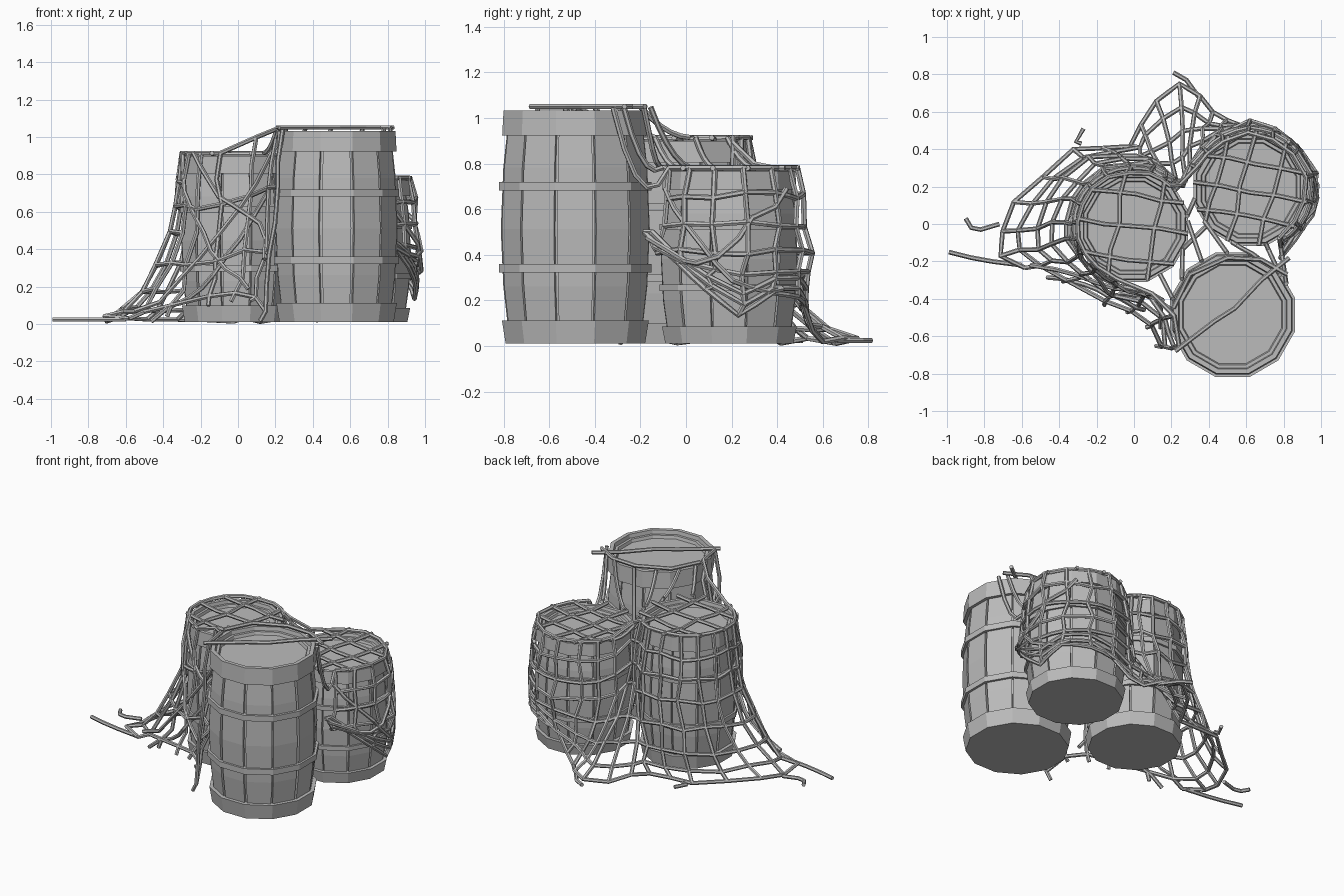
import bpy, bmesh, random
from math import sin, cos, radians, pi, sqrt, floor
from mathutils import Vector

random.seed(4)
cube = bpy.data.objects.get("Cube")
if cube:
    bpy.data.objects.remove(cube)

SIDES = 12
TURN = pi / SIDES
BASE = 0.012


def make_material(name, value):
    mat = bpy.data.materials.new(name)
    color = (value, value, value, 1)
    mat.use_nodes = True
    mat.diffuse_color = color
    mat.node_tree.nodes["Principled BSDF"].inputs["Base Color"].default_value = color
    return mat


grey = make_material("plain grey", 0.5)


def finish(bm, name):
    bmesh.ops.recalc_face_normals(bm, faces=bm.faces)
    mesh = bpy.data.meshes.new(name)
    bm.to_mesh(mesh)
    bm.free()
    mesh.materials.append(grey)
    bpy.context.collection.objects.link(bpy.data.objects.new(name, mesh))


def lathe(name, profile, barrel):
    """Spin a closed (radius, height) profile into a twelve-sided ring."""
    bm = bmesh.new()
    rings = []
    for r, z in profile:
        if r == 0:
            rings.append([bm.verts.new(barrel.at(0, 0, z))] * SIDES)
        else:
            rings.append([bm.verts.new(barrel.at(r, TURN + 2 * pi * i / SIDES, z))
                          for i in range(SIDES)])
    for low, high in zip(rings, rings[1:] + rings[:1]):
        for i in range(SIDES):
            j = (i + 1) % SIDES
            corners = list(dict.fromkeys((low[i], low[j], high[j], high[i])))
            if len(corners) > 2:
                bm.faces.new(corners)
    finish(bm, name)


class Barrel:
    def __init__(self, name, x, y, wide, tall):
        self.name, self.x, self.y = name, x, y
        self.wide, self.tall = wide, tall
        self.top = BASE + 1.02 * tall

    def at(self, r, angle, z):
        r *= self.wide
        return Vector((self.x + r * cos(angle), self.y + r * sin(angle), BASE + z * self.tall))

    def rim(self, degrees, lift=0.015):
        p = self.at(0.32, radians(degrees), 0)
        p.z = self.top + lift
        return p

    def staves(self):
        """Separate bent boards with narrow gaps over a solid core."""
        bm = bmesh.new()
        shape = [(0.295, 0.08), (0.314, 0.25), (0.325, 0.5), (0.314, 0.77), (0.295, 0.95)]
        step = 2 * pi / SIDES
        for i in range(SIDES):
            a = TURN + i * step + random.uniform(0.01, 0.03)
            b = TURN + (i + 1) * step - random.uniform(0.01, 0.03)
            loops = [[bm.verts.new(self.at(r - d, angle, z))
                      for d, angle in ((0, a), (0, b), (0.02, b), (0.02, a))]
                     for r, z in shape]
            for low, high in zip(loops, loops[1:]):
                for k in range(4):
                    n = (k + 1) % 4
                    bm.faces.new((low[k], low[n], high[n], high[k]))
        finish(bm, self.name + "_staves")
        core = [(0, 0.05)] + [(r - 0.018, z) for r, z in shape] + [(0, 0.95)]
        lathe(self.name + "_core", core, self)

    def build(self):
        self.staves()
        lathe(self.name + "_base_band", [(0, 0), (0.306, 0), (0.322, 0.1), (0.29, 0.1), (0, 0.08)], self)
        lathe(self.name + "_rim_and_lid",
              [(0, 0.975), (0.262, 0.975), (0.268, 0.995), (0.285, 0.995), (0.29, 1.02),
               (0.315, 1.02), (0.321, 0.91), (0.29, 0.91), (0, 0.93)], self)
        for label, z in (("lower", 0.33), ("upper", 0.69)):
            lathe(f"{self.name}_{label}_hoop",
                  [(0.3, z - 0.02), (0.334, z - 0.02), (0.334, z + 0.018), (0.3, z + 0.018)], self)


front = Barrel("front_barrel", 0.527, -0.485, 1.035, 1)
middle = Barrel("middle_barrel", -0.01, -0.01, 0.93, 0.87)
back = Barrel("back_barrel", 0.625, 0.19, 0.95, 0.74)
barrels = (front, middle, back)
for barrel in barrels:
    barrel.build()

# Net: hanging columns, each from a barrel rim to a hem point
columns = [
    (front, 210, (0.12, -0.64, 0.02)), (front, 168, (0.04, -0.5, 0.15)),
    (middle, 255, (-0.15, -0.45, 0.1)), (middle, 220, (-0.48, -0.27, 0.03)),
    (middle, 195, (-0.7, -0.19, 0.03)), (middle, 170, (-0.72, 0, 0.03)),
    (middle, 140, (-0.53, 0.24, 0.02)), (middle, 110, (-0.28, 0.43, 0.02)),
    (middle, 75, (-0.02, 0.4, 0.02)), (middle, 55, (0.04, 0.55, 0.02)),
    (middle, 40, (0.2, 0.76, 0.03)), (back, 155, (0.36, 0.66, 0.03)),
    (back, 130, (0.45, 0.55, 0.04)), (back, 90, (0.62, 0.52, 0.18)),
    (back, 50, (0.85, 0.42, 0.25)), (back, 10, (0.94, 0.23, 0.14)),
    (back, -25, (0.92, 0.03, 0.3)), (back, -60, (0.79, -0.18, 0.5)),
]
cords = []


def clear_of_barrels(p):
    """Push a cord point out of any barrel it has sunk into."""
    for b in barrels:
        if p.z < b.top + 0.005:
            out = Vector((p.x - b.x, p.y - b.y, 0))
            bulge = 0.342 - 0.12 * ((p.z / b.top) - 0.5) ** 2
            limit = bulge * b.wide + 0.008
            if 0 < out.length < limit:
                p = p + out.normalized() * (limit - out.length)
    p.z = max(p.z, 0.012)
    return p


def hang(column, t):
    """Point on a column: steep down the barrel, then flaring to the hem."""
    barrel, angle, hem = column
    rim, hem = barrel.rim(angle), Vector(hem)
    waist = barrel.at(0.378, radians(angle), 0.52)
    if t < 0.45:
        return rim.lerp(waist, t / 0.45)
    s = (t - 0.45) / 0.55
    p = waist.lerp(hem, s)
    p.z = hem.z + (waist.z - hem.z) * (1 - s) ** 1.6
    return p


def net_point(u, t):
    i = min(floor(u), len(columns) - 2)
    p = hang(columns[i], t).lerp(hang(columns[i + 1], t), u - i)
    if t > 0:
        p += Vector([random.uniform(-0.016, 0.016) for _ in range(3)])
    return clear_of_barrels(p)


COLS, ROWS = 26, 7
grid = [[net_point(c * (len(columns) - 1) / (COLS - 1), r / ROWS) for r in range(ROWS + 1)]
        for c in range(COLS)]
cords += grid
for r in range(ROWS + 1):
    line = []
    for c in range(5 * (r % 2), COLS):
        line.append(grid[c][r])
        if c < COLS - 1:
            line.append(clear_of_barrels(grid[c][r].lerp(grid[c + 1][r], 0.5)))
    cords.append(line)

# Slanting cords where the net is pulled askew
for u0, t0, u1, t1 in ((0.5, 0, 3.5, 0.9), (1, 0.3, 3, 1), (4, 0, 1, 0.85), (3, 0, 0.5, 0.6),
                       (17, 0.1, 14, 0.9), (14, 0.1, 17, 0.8)):
    cords.append([net_point(u0 + (u1 - u0) * k / 8, t0 + (t1 - t0) * k / 8) for k in range(9)])

# Loose tails lying on the ground
cords += [[Vector((x, y, 0.025)) for x, y in tail] for tail in (
    ((-0.6, -0.22), (-0.76, -0.2), (-0.87, -0.18), (-0.99, -0.15)),
    ((-0.72, 0), (-0.82, -0.03), (-0.87, -0.02), (-0.9, 0.03)),
    ((-0.28, 0.43), (-0.31, 0.44), (-0.27, 0.51)),
    ((0.36, 0.66), (0.28, 0.77), (0.21, 0.81)))]


# Crossed cords lying over the two covered tops
def top_cords(barrel, offsets, degrees):
    along = Vector((cos(radians(degrees)), sin(radians(degrees)), 0))
    across = Vector((-along.y, along.x, 0))
    radius = 0.325 * barrel.wide
    centre = Vector((barrel.x, barrel.y, barrel.top + 0.014))
    for offset in offsets:
        half = sqrt(radius ** 2 - offset ** 2)
        line = []
        for k in range(5):
            p = centre + across * offset + along * half * (k / 2 - 1)
            if 0 < k < 4:
                p += across * random.uniform(-0.015, 0.015)
                p.z -= 0.008
            line.append(p)
        cords.append(line)


top_cords(middle, (-0.17, 0, 0.16), -8)
top_cords(middle, (-0.13, 0.08), 80)
top_cords(back, (-0.16, -0.02, 0.13), -10)
top_cords(back, (-0.12, 0.05, 0.19), 75)


# Slack cords bridging the barrels
def bridge(a, start, b, end, sag):
    p, q = a.rim(start), b.rim(end)
    line = []
    for k in range(6):
        t = k / 5
        point = p.lerp(q, t)
        point.z -= 4 * sag * t * (1 - t)
        line.append(clear_of_barrels(point))
    cords.append(line)


for a, start, b, end, sag in (
        (front, 165, middle, -60, 0.03), (front, 145, middle, -25, 0.02),
        (front, 120, middle, 5, 0.03), (front, 95, back, 215, 0.05),
        (front, 65, back, 250, 0.08), (front, 40, back, 285, 0.1),
        (front, 30, back, 300, 0.2), (middle, -25, back, 220, 0.05),
        (middle, 10, back, 190, 0.04), (middle, 40, back, 155, 0.04)):
    bridge(a, start, b, end, sag)

# Loose cords over the back edge of the front barrel
cords += [[Vector((x, y, front.top + 0.018)) for x, y in path] for path in (
    ((0.22, -0.68), (0.43, -0.52), (0.54, -0.45), (0.68, -0.3), (0.83, -0.18)),
    ((0.21, -0.45), (0.3, -0.27), (0.5, -0.18), (0.68, -0.19), (0.82, -0.27)))]

# Turn all cord paths into one tubular mesh
curve = bpy.data.curves.new("net_paths", "CURVE")
curve.dimensions = "3D"
curve.bevel_depth = 0.0125
curve.bevel_resolution = 1
curve.use_fill_caps = True
for line in cords:
    spline = curve.splines.new("POLY")
    spline.points.add(len(line) - 1)
    for point, p in zip(spline.points, line):
        point.co = (*p, 1)
paths = bpy.data.objects.new("net_paths", curve)
bpy.context.collection.objects.link(paths)
bpy.context.view_layer.update()
evaluated = paths.evaluated_get(bpy.context.evaluated_depsgraph_get())
net_mesh = bpy.data.meshes.new_from_object(evaluated)
net_mesh.materials.clear()
net_mesh.materials.append(grey)
net_mesh.polygons.foreach_set("use_smooth", [False] * len(net_mesh.polygons))
bpy.data.objects.remove(paths)
bpy.context.collection.objects.link(bpy.data.objects.new("rope_net", net_mesh))
